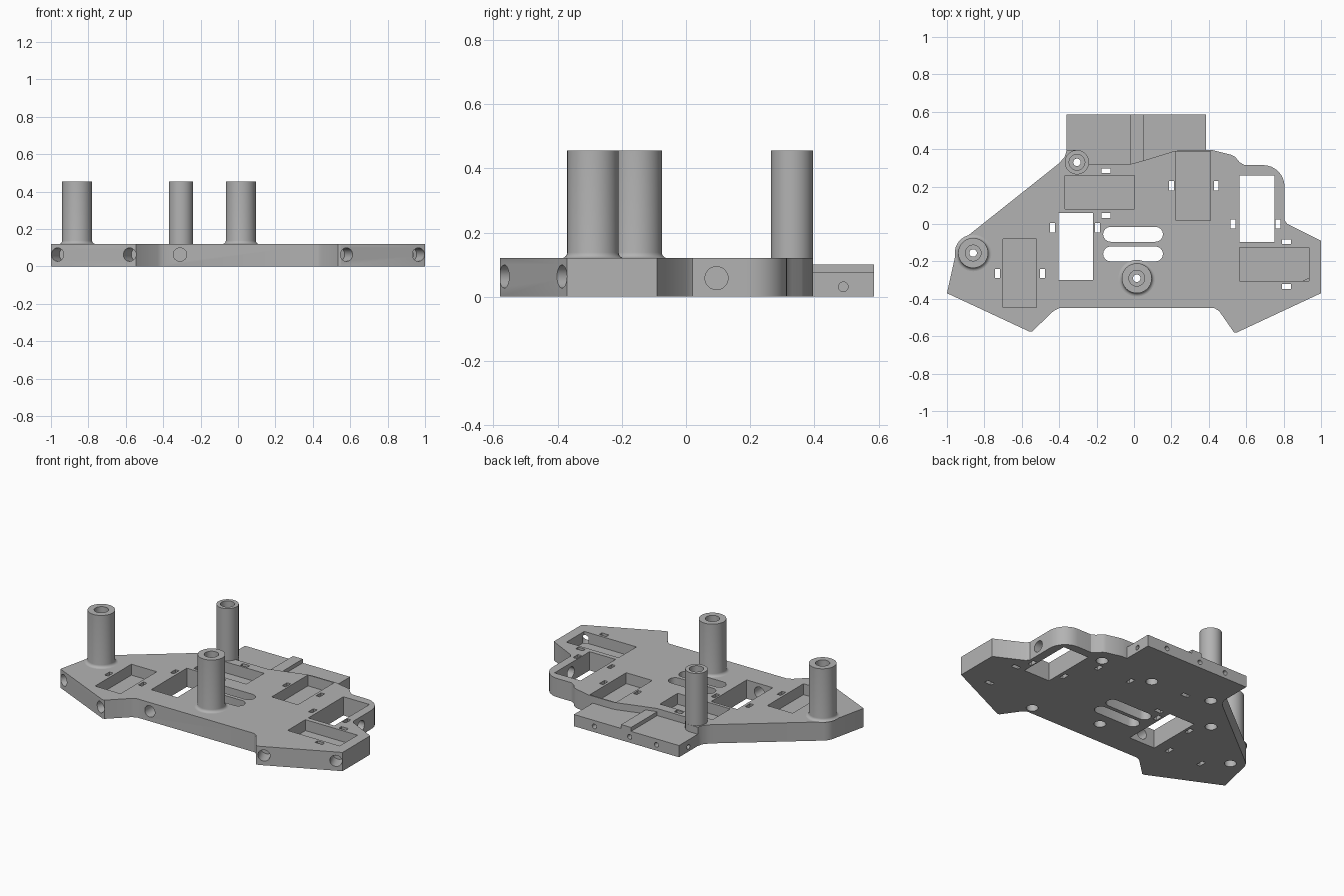
import bpy, bmesh
from math import pi, cos, sin, radians, atan2
from mathutils import Matrix, Vector

if "Cube" in bpy.data.objects:
    bpy.data.objects.remove(bpy.data.objects["Cube"])

grey = bpy.data.materials.new("plain grey")
grey.use_nodes = True
COLOUR = (0.45, 0.45, 0.45, 1)
grey.diffuse_color = COLOUR
grey.node_tree.nodes["Principled BSDF"].inputs["Base Color"].default_value = COLOUR

THICK = 0.12


def make(name, bm):
    bmesh.ops.recalc_face_normals(bm, faces=bm.faces[:])
    mesh = bpy.data.meshes.new(name)
    bm.to_mesh(mesh)
    bm.free()
    mesh.materials.append(grey)
    ob = bpy.data.objects.new(name, mesh)
    bpy.context.collection.objects.link(ob)
    return ob


def prism(name, outline, z0, z1):
    bm = bmesh.new()
    face = bm.faces.new([bm.verts.new((x, y, z0)) for x, y in outline])
    up = bmesh.ops.extrude_face_region(bm, geom=[face])["geom"]
    bmesh.ops.translate(bm, vec=(0, 0, z1 - z0),
                        verts=[v for v in up if isinstance(v, bmesh.types.BMVert)])
    return make(name, bm)


def arc(cx, cy, r, a0, a1, n=8):
    angles = [radians(a0 + (a1 - a0) * i / n) for i in range(n + 1)]
    return [(cx + r * cos(a), cy + r * sin(a)) for a in angles]


def rect(x0, x1, y0, y1):
    return [(x0, y0), (x1, y0), (x1, y1), (x0, y1)]


def circle(x, y, r, n=32):
    return arc(x, y, r, 0, 360 - 360 / n, n - 1)


def combine(target, tool, operation="DIFFERENCE"):
    mod = target.modifiers.new("shape", "BOOLEAN")
    mod.operation, mod.solver, mod.object = operation, "EXACT", tool
    bpy.context.view_layer.objects.active = target
    bpy.ops.object.modifier_apply(modifier=mod.name)
    bpy.data.objects.remove(tool)


def cut(target, outline, z0=-0.05, z1=0.2):
    combine(target, prism("cutter", outline, z0, z1))


def drill(target, point, direction, r, depth):
    # Sideways hole running both ways from a point on the edge
    d = Vector(direction).normalized()
    bm = bmesh.new()
    bmesh.ops.create_cone(bm, cap_ends=True, segments=24, radius1=r, radius2=r, depth=2 * depth,
                          matrix=Matrix.Translation(point) @ d.to_track_quat("Z", "Y").to_matrix().to_4x4())
    combine(target, make("cutter", bm))


def smooth(ob):
    bpy.ops.object.select_all(action="DESELECT")
    ob.select_set(True)
    bpy.context.view_layer.objects.active = ob
    bpy.ops.object.shade_smooth_by_angle(angle=radians(30))


# Main plate outline, counter-clockwise from the right-hand tip
outline = [(-1, -0.37), (-0.56, -0.575), (-0.545, -0.575), (-0.43, -0.465), (-0.40, -0.45),
           (0.43, -0.45), (0.455, -0.465), (0.535, -0.58), (0.55, -0.58), (1, -0.37),
           (1, -0.09), (0.82, 0.0), (0.805, 0.02)]
outline += arc(0.69, 0.20, 0.115, 0, 90)
outline += [(0.59, 0.315), (0.565, 0.33), (0.54, 0.36), (0.52, 0.37), (0.42, 0.395),
            (0.25, 0.395), (0.21, 0.388), (0.07, 0.345), (-0.02, 0.32), (-0.24, 0.32),
            (-0.30, 0.395), (-0.36, 0.395), (-0.37, 0.36), (-0.40, 0.325)]
outline += arc(-0.86, -0.155, 0.09, 130, 165, 5)
plate = prism("base_plate", outline, 0, THICK)

# Rear ledge with a raised central rib
combine(plate, prism("ledge", rect(-0.36, 0.385, 0.25, 0.585), 0, 0.075), "UNION")
combine(plate, prism("rib", rect(-0.02, 0.05, 0.29, 0.585), 0, 0.10), "UNION")

# Posts: x, y, radius, base fillet
posts = [(-0.86, -0.155, 0.08, 0.018), (0.015, -0.29, 0.08, 0.018), (-0.305, 0.33, 0.065, 0)]
combine(plate, prism("boss", circle(-0.305, 0.33, 0.065), 0, THICK), "UNION")

# Blind pockets and through windows
for pocket in ((-0.37, 0.003, 0.08, 0.26), (0.225, 0.41, 0.02, 0.387),
               (-0.70, -0.52, -0.447, -0.08), (0.565, 0.935, -0.305, -0.125)):
    cut(plate, rect(*pocket), z0=0.05)
for window in ((-0.405, -0.22, -0.30, 0.06), (0.565, 0.75, -0.095, 0.26)):
    cut(plate, rect(*window))

# Pairs of small slots beside every pocket and window
for x, y, gap in ((0.32, 0.205, 0.12), (-0.315, -0.02, 0.12),
                  (-0.61, -0.265, 0.12), (0.65, 0.0, 0.12)):
    for s in (-gap, gap):
        cut(plate, rect(x + s - 0.013, x + s + 0.013, y - 0.025, y + 0.025))
for x, y in ((-0.15, 0.165), (0.815, -0.215)):
    for s in (-0.12, 0.12):
        cut(plate, rect(x - 0.025, x + 0.025, y + s - 0.013, y + s + 0.013))

# Long rounded slots in the middle
for y in (-0.055, -0.16):
    cut(plate, arc(0.115, y, 0.04, -90, 90) + arc(-0.125, y, 0.04, 90, 270))

# Bores under the posts and blind holes in the underside
for x, y, r, fillet in posts:
    cut(plate, circle(x, y, 0.02))
    cut(plate, circle(x, y, 0.035), z1=0.06)
for x, y in ((0.477, 0.28), (0.10, 0.28), (0.436, -0.40), (-0.50, 0.10)):
    cut(plate, circle(x, y, 0.035), z1=0.045)

# Holes in the front edges, the left edge and the ledge
for side in (-1, 1):
    for x, y in ((0.58, -0.565), (0.965, -0.387)):
        drill(plate, (side * x, y, 0.063), (side * 0.42, -0.91, 0), 0.036, 0.10)
drill(plate, (-0.31, -0.45, 0.063), (0, 1, 0), 0.036, 0.20)
drill(plate, (0.80, 0.095, 0.058), (1, 0, 0), 0.036, 0.10)
for x in (0.24, -0.01, -0.20):
    drill(plate, (x, 0.585, 0.037), (0, 1, 0), 0.015, 0.12)
for x in (-0.36, 0.385):
    drill(plate, (x, 0.49, 0.031), (1, 0, 0), 0.015, 0.10)
smooth(plate)

# Hollow posts, each turned from a profile
for name, (x, y, r, fillet) in zip(("right_post", "front_post", "rear_post"), posts):
    profile = [(0.02, THICK)]
    if fillet:
        profile += arc(r + fillet, THICK + fillet, fillet, 270, 180, 5)
    else:
        profile += [(r, THICK)]
    profile += [(r, 0.455), (0.042, 0.455), (0.042, 0.36), (0.02, 0.36)]
    bm = bmesh.new()
    verts = [bm.verts.new((px, 0, pz)) for px, pz in profile]
    edges = [bm.edges.new((verts[i - 1], verts[i])) for i in range(len(verts))]
    bmesh.ops.spin(bm, geom=verts + edges, cent=(0, 0, 0), axis=(0, 0, 1),
                   angle=2 * pi, steps=40, use_duplicate=False)
    bmesh.ops.remove_doubles(bm, verts=bm.verts[:], dist=0.0005)
    post = make(name, bm)
    post.location = (x, y, 0)
    smooth(post)
